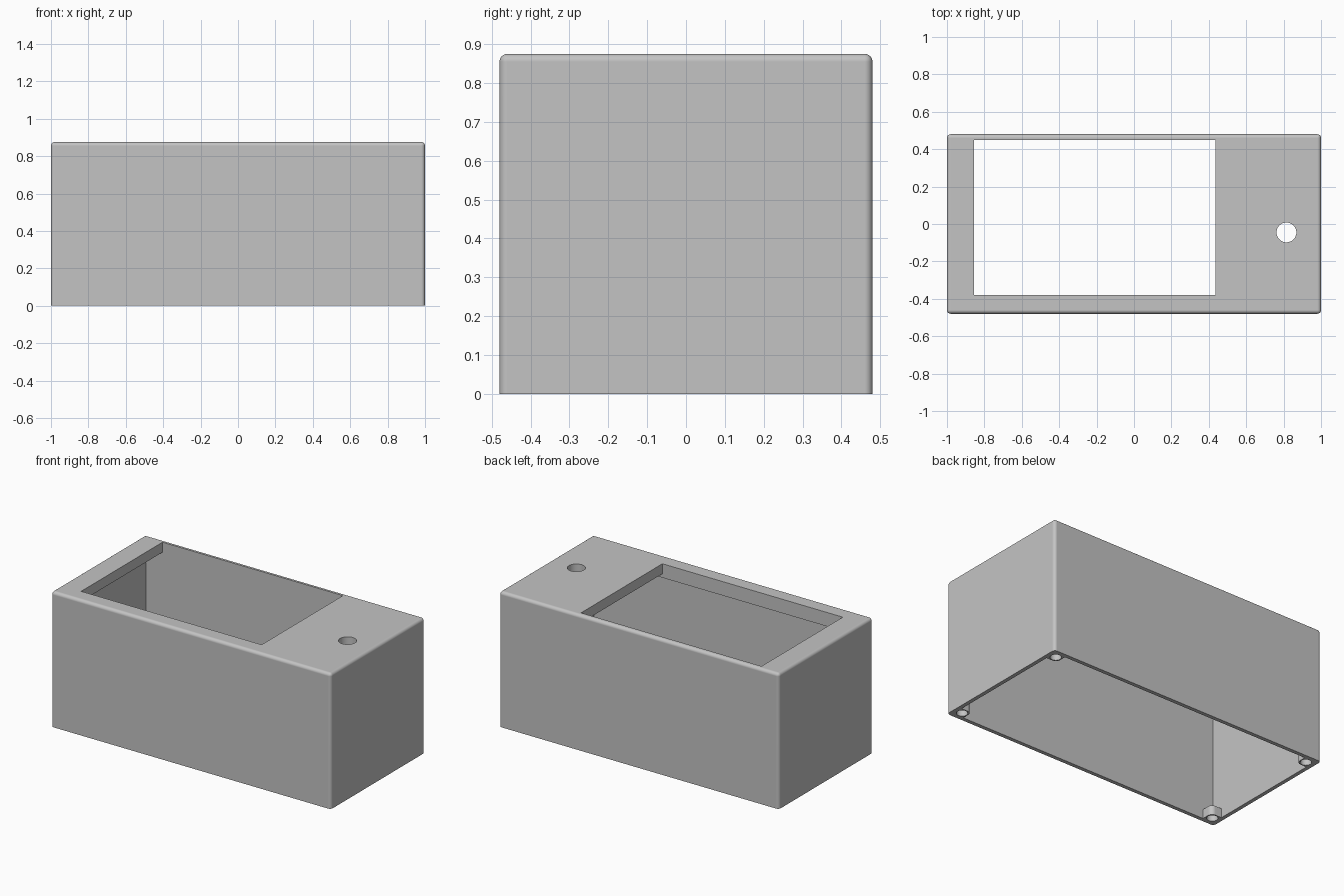
import bpy, bmesh
from mathutils import Matrix

if "Cube" in bpy.data.objects:
    bpy.data.objects.remove(bpy.data.objects["Cube"], do_unlink=True)

HX, HY, H = 1.0, 0.48, 0.875     # half length, half depth, height
WALL, LID, LEDGE = 0.025, 0.09, 0.065

grey = bpy.data.materials.new("plain grey")
grey.use_nodes = True
grey.diffuse_color = (0.55, 0.55, 0.55, 1)
bsdf = next(n for n in grey.node_tree.nodes if n.type == "BSDF_PRINCIPLED")
bsdf.inputs["Base Color"].default_value = grey.diffuse_color


def finish(name, bm):
    mesh = bpy.data.meshes.new(name)
    bm.to_mesh(mesh)
    bm.free()
    mesh.materials.append(grey)
    ob = bpy.data.objects.new(name, mesh)
    bpy.context.collection.objects.link(ob)
    return ob


def box(name, lo, hi, radius=0, rounded=None, segments=6):
    """Box between two corners; edges picked by the rule 'rounded' get a fillet."""
    bm = bmesh.new()
    bmesh.ops.create_cube(bm, size=1)
    for v in bm.verts:
        v.co = [(a + b) / 2 + c * (b - a) for a, b, c in zip(lo, hi, v.co)]
    if rounded:
        edges = [e for e in bm.edges if rounded(e)]
        bmesh.ops.bevel(bm, geom=edges, offset=radius, segments=segments,
                        profile=0.5, affect="EDGES")
    return finish(name, bm)


def cylinder(name, x, y, z0, z1, radius):
    bm = bmesh.new()
    bmesh.ops.create_cone(bm, cap_ends=True, segments=48, radius1=radius,
                          radius2=radius, depth=z1 - z0,
                          matrix=Matrix.Translation((x, y, (z0 + z1) / 2)))
    return finish(name, bm)


def activate(ob):
    bpy.ops.object.select_all(action="DESELECT")
    ob.select_set(True)
    bpy.context.view_layer.objects.active = ob


def cut(ob, cutter):
    activate(ob)
    mod = ob.modifiers.new("cut", "BOOLEAN")
    mod.operation, mod.solver, mod.object = "DIFFERENCE", "EXACT", cutter
    bpy.ops.object.modifier_apply(modifier=mod.name)
    bpy.data.objects.remove(cutter, do_unlink=True)


def smooth(ob):
    activate(ob)
    bpy.ops.object.shade_smooth_by_angle()
    ob.modifiers.new("even normals", "WEIGHTED_NORMAL").keep_sharp = True


# Case: rounded everywhere except around the open bottom
case = box("case", (-HX, -HY, 0), (HX, HY, H), 0.02,
           lambda e: max(v.co.z for v in e.verts) > H / 2)

# Hollow inside, open below
cut(case, box("hollow", (WALL - HX, WALL - HY, -0.1),
              (HX - WALL, HY - WALL, H - LID)))

# Screen window and the wider recess beneath it
wx0, wx1, wy0, wy1 = -0.855, 0.435, -0.38, 0.45
cut(case, box("window", (wx0, wy0, H - 0.2), (wx1, wy1, H + 0.1)))
cut(case, box("recess", (wx0 - 0.06, wy0, H - 0.2), (wx1 + 0.06, wy1, H - LEDGE)))

# Button hole
cut(case, cylinder("button_hole", 0.815, -0.045, H - 0.2, H + 0.1, 0.053))
smooth(case)

# Screw bosses in the four bottom corners
for sx, side in ((-1, "right"), (1, "left")):
    for sy, end in ((-1, "front"), (1, "back")):
        xs = sorted((sx * (HX - WALL), sx * (HX - 0.1)))
        ys = sorted((sy * (HY - WALL), sy * (HY - 0.1)))

        def inner_corner(e):
            return all(abs(v.co.x) < HX - 0.09 and abs(v.co.y) < HY - 0.09
                       for v in e.verts)

        boss = box(f"{end}_{side}_screw_boss", (xs[0], ys[0], 0),
                   (xs[1], ys[1], 0.06), 0.03, inner_corner)
        cut(boss, cylinder("screw_hole", sx * (HX - 0.061), sy * (HY - 0.061),
                           -0.05, 0.1, 0.033))
        smooth(boss)
